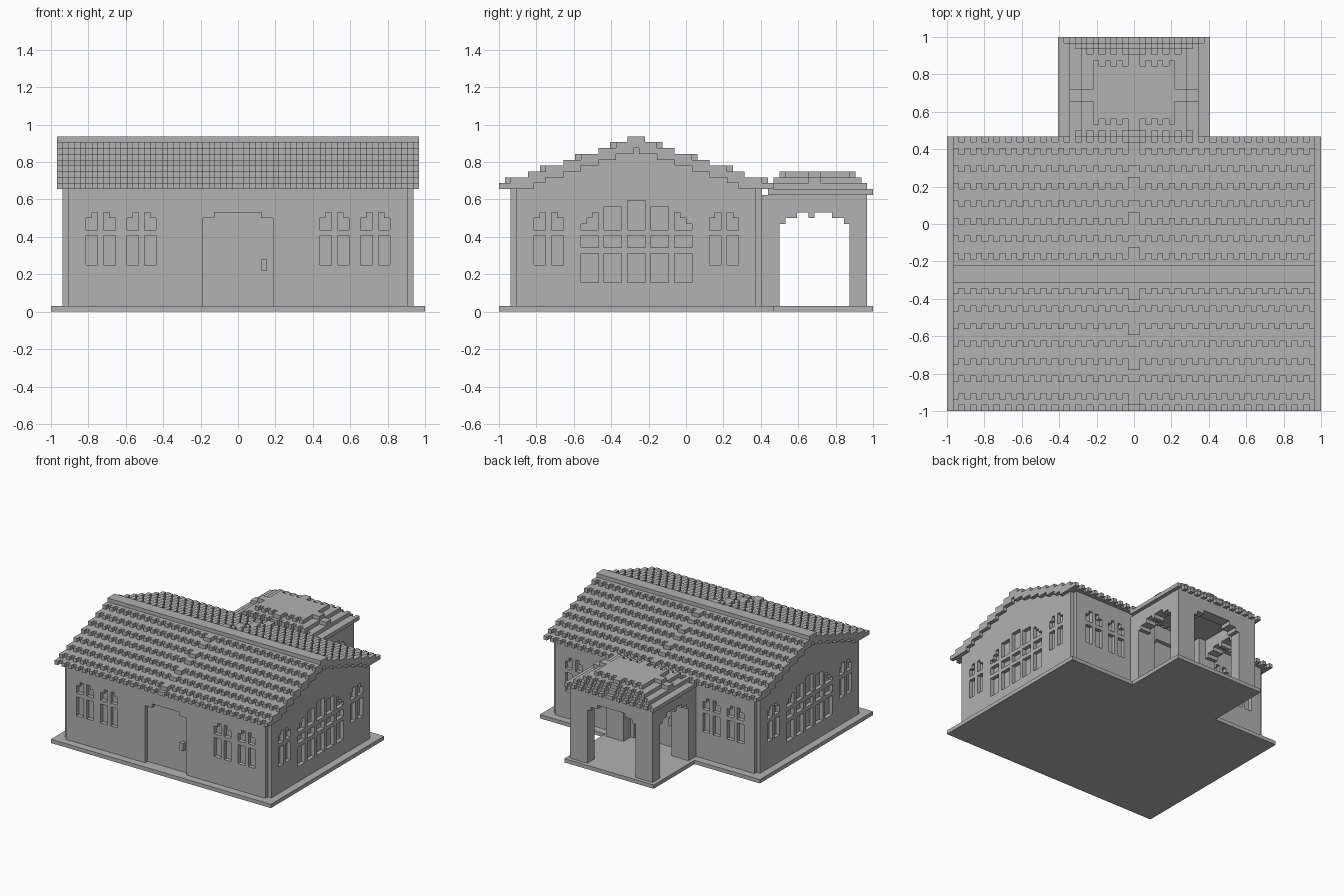
import bpy, bmesh
from mathutils import Vector

cube = bpy.data.objects.get("Cube")
if cube:
    bpy.data.objects.remove(cube, do_unlink=True)

U = 1 / 32          # size of one building block
MID = -18           # mirrored block row along y is MID - y

stone = bpy.data.materials.new("grey stone")
stone.use_nodes = True
grey = (0.445, 0.445, 0.445, 1)
stone.diffuse_color = grey
stone.node_tree.nodes["Principled BSDF"].inputs["Base Color"].default_value = grey


def box(x0, x1, y0, y1, z0, z1):
    """Blocks filling a box."""
    return {(x, y, z) for x in range(x0, x1) for y in range(y0, y1) for z in range(z0, z1)}


def flip_x(cells):
    return cells | {(-1 - x, y, z) for x, y, z in cells}


def flip_y(cells):
    return cells | {(x, MID - y, z) for x, y, z in cells}


def tooth(n):
    """True on every second block, counted outward from the centre."""
    return (n if n >= 0 else -1 - n) % 2 == 0


def build(name, cells):
    """Skin the blocks with their outer faces and merge flat areas."""
    bm = bmesh.new()
    verts = {}

    def vert(p):
        if p not in verts:
            verts[p] = bm.verts.new(Vector(p) * U)
        return verts[p]

    for c in cells:
        for axis in range(3):
            for side in (0, 1):
                n = list(c)
                n[axis] += 2 * side - 1
                if tuple(n) in cells:
                    continue
                ring = []
                for a, b in ((0, 0), (1, 0), (1, 1), (0, 1)):
                    p = list(c)
                    p[axis] += side
                    p[(axis + 1) % 3] += a
                    p[(axis + 2) % 3] += b
                    ring.append(vert(tuple(p)))
                bm.faces.new(ring if side else ring[::-1])
    bmesh.ops.dissolve_limit(bm, angle_limit=0.01, verts=bm.verts[:], edges=bm.edges[:])
    mesh = bpy.data.meshes.new(name)
    bm.to_mesh(mesh)
    bm.free()
    mesh.materials.append(stone)
    obj = bpy.data.objects.new(name, mesh)
    bpy.context.collection.objects.link(obj)
    return obj


# Base slab with the porch floor
build("base_slab", box(-32, 32, -32, 15, 0, 1) | box(-13, 13, 15, 32, 0, 1))

# First block row of each roof step, from the eave up to the ridge
steps = [-32] + list(range(-30, -11, 3)) + [-10]
EAVE = 21

# Walls with notched corners and stepped gables
walls = box(-30, 30, -29, 12, 1, EAVE) | box(-29, 29, -30, 13, 1, EAVE)
for k, y in enumerate(steps[1:], 1):
    walls |= box(-30, 30, y + 2, MID + 1 - y - 2, EAVE + k - 1, EAVE + k)


def arched_pair(start):
    """Openings (a0, a1, z0, z1) of a two-pane arched window."""
    return [(start, start + 2, 8, 13), (start + 3, start + 5, 8, 13),
            (start, start + 2, 14, 16), (start + 3, start + 5, 14, 16),
            (start + 1, start + 2, 16, 17), (start + 3, start + 4, 16, 17)]


# Front and back windows
cuts = set()
for start in (14, 21):
    for a0, a1, z0, z1 in arched_pair(start):
        cuts |= flip_y(flip_x(box(a0, a1, -30, -29, z0, z1)))

# Door recesses
cuts |= flip_y(box(-6, 6, -30, -29, 1, 16) | box(-4, 4, -30, -29, 16, 17))

# Side windows: small pairs and the large stepped window
for a0, a1, z0, z1 in arched_pair(-26):
    cuts |= flip_y(flip_x(box(29, 30, a0, a1, z0, z1)))
for start, top in ((-18, 15), (-14, 18), (-10, 19)):
    for z0, z1 in ((5, 10), (11, 13), (14, top)):
        cuts |= flip_y(flip_x(box(29, 30, start, start + 3, z0, z1)))
for y0, z in ((-17, 15), (-16, 16)):
    cuts |= flip_y(flip_x(box(29, 30, y0, -15, z, z + 1)))
build("walls", walls - cuts)

# Door handles
build("front_door_handle", box(4, 5, -30, -29, 7, 9))
build("back_door_handle", box(-5, -4, 12, 13, 7, 9))

# Tiled roof: overlapping courses with toothed lower edges
roof = set()
for k, y in enumerate(steps[:-1]):
    z = EAVE + k
    roof |= box(-31, 31, y + 1, y + 6, z, z + 1)
    for x in range(-31, 31):
        if tooth(x):
            roof.add((x, y, z))
    if k % 2:
        roof |= box(-1, 1, y - 1, y, z, z + 1)
roof = flip_y(roof)
top = EAVE + len(steps) - 1
roof |= box(-31, 31, steps[-1], MID + 1 - steps[-1], top, top + 1)
build("tiled_roof", roof)

# Porch walls: two back pillars, wall pilasters and stepped arches
porch = box(-12, 12, 13, 31, 1, 20) - box(-9, 9, 13, 28, 1, 20)
porch |= flip_x(box(7, 12, 13, 16, 1, 20))
for inset, z0, z1 in ((0, 1, 15), (1, 15, 16), (3, 16, 17)):
    porch -= box(-12, 12, 16 + inset, 28 - inset, z0, z1) - box(-9, 9, 16, 28, 1, 20)
    porch -= box(-7 + inset, 7 - inset, 28, 31, z0, z1)
porch |= flip_x(box(9, 12, 21, 22, 16, 17))
build("porch_walls", porch)

# Porch roof: stepped hip with toothed ends and crossing ribs
hip = set()
for k, (half, y0, y1) in enumerate(((13, 14, 32), (11, 15, 31), (9, 15, 30), (7, 17, 28))):
    z = 20 + k
    hip |= box(-half, half, y0 + 1, y1 - 1, z, z + 1)
    for x in range(-half, half):
        if tooth(x):
            hip |= {(x, y0, z), (x, y1 - 1, z)}
hip |= box(-11, 11, 21, 23, 20, 23) | box(-9, 9, 21, 23, 23, 24)
hip |= box(-1, 1, 16, 29, 20, 24)
build("porch_roof", hip)
